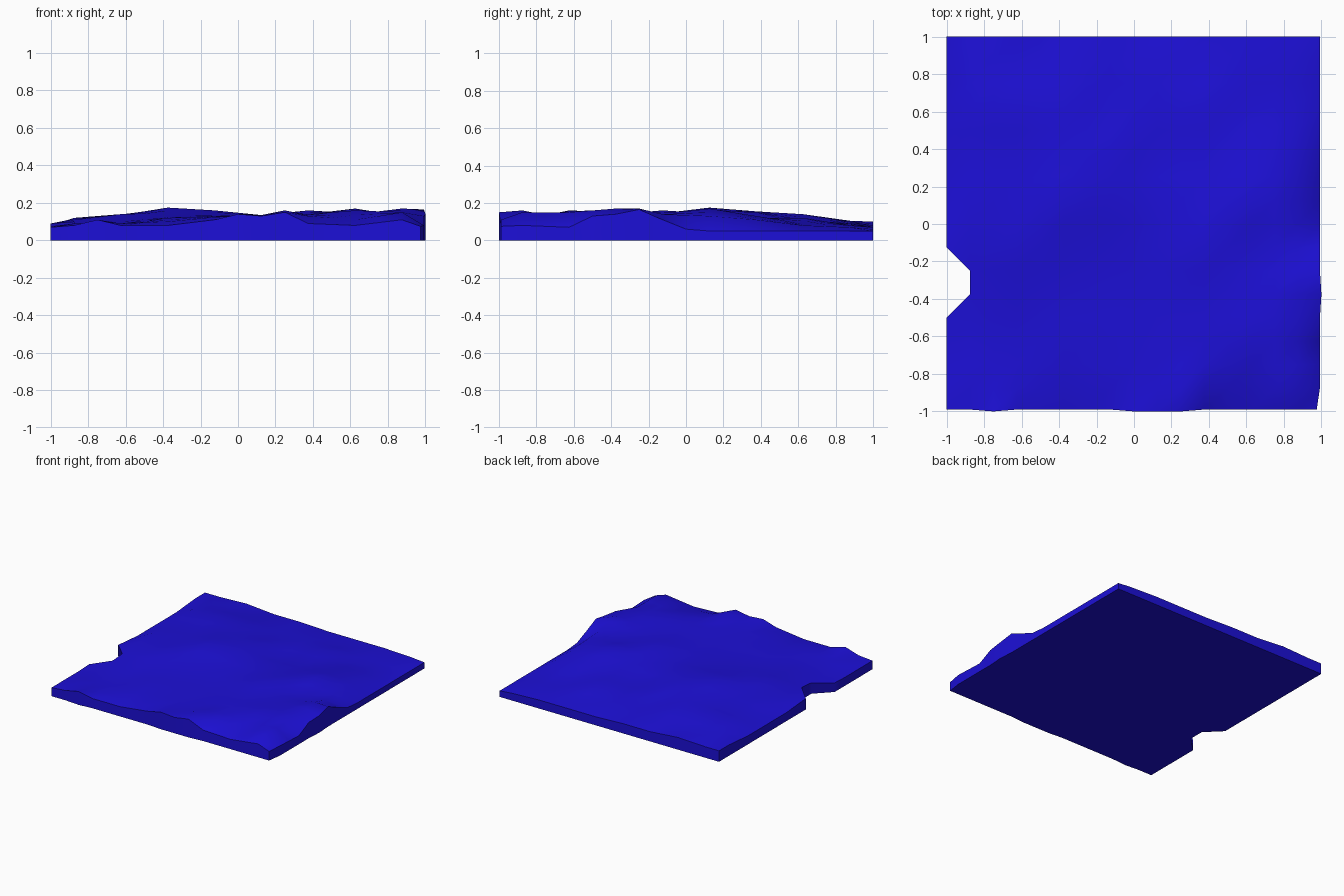
import bpy, bmesh

if "Cube" in bpy.data.objects:
    bpy.data.objects.remove(bpy.data.objects["Cube"])

# Sparse terrain heights in hundredths; rows run front to back, columns left to right
KNOTS = (-1, -.875, -.625, -.375, -.125, .125, .375, .625, .875, 1)
HEIGHTS = (
    (7, 8, 8, 8, 11, 13, 9, 8, 11, 7.5),
    (7, 9, 9, 10, 12.5, 13.5, 13, 11, 15, 8),
    (7, 8, 9, 12, 13, 13, 14, 16, 15, 7),
    (8, 9, 11, 12.5, 13, 13, 14, 15, 16, 14),
    (9, 11, 14, 14.5, 14, 13.5, 16, 14, 14, 11),
    (7, 12, 13.5, 17.5, 16, 13.5, 14, 17, 13, 5),
    (7, 11, 13, 15.5, 15, 11, 12, 13, 11, 5),
    (7, 12, 14, 14, 11, 11, 12, 9, 8, 5),
    (9, 10.5, 10.5, 10, 9, 9, 8, 8, 7, 5),
    (9, 9, 10, 8, 8, 7, 7, 7, 6, 5),
)
# Small crags along the right and front edges: (column, row) -> height
CRAGS = {(16, 4): .13, (16, 6): .165, (16, 8): .06,
         (15, 4): .16, (15, 5): .17, (15, 6): .17,
         (10, 0): .15, (8, 0): .14, (10, 1): .16, (2, 0): .11}
N = 16


def span(v):
    """Knot interval and fraction for a coordinate."""
    i = max(k for k in range(9) if KNOTS[k] <= v)
    return i, (v - KNOTS[i]) / (KNOTS[i + 1] - KNOTS[i])


def height(x, y):
    (i, s), (j, t) = span(x), span(y)
    a, b = HEIGHTS[j], HEIGHTS[j + 1]
    return .01 * ((a[i] * (1 - s) + a[i + 1] * s) * (1 - t)
                  + (b[i] * (1 - s) + b[i + 1] * s) * t)


bm = bmesh.new()

# Terrain surface, triangulated along the ridge direction
grid = []
for j in range(N + 1):
    row = []
    for i in range(N + 1):
        x, y = -1 + 2 * i / N, -1 + 2 * j / N
        z = CRAGS.get((i, j), height(x, y))
        # right and front walls sit slightly inside the full square
        row.append(bm.verts.new((min(x, .992), max(y, -.99), z)))
    grid.append(row)
# cut-back front right corner, bulge on the right edge
grid[0][N].co.x = .975
grid[5][N].co.x = 1
for i in (2, 8, 9, 10):
    grid[0][i].co.y = -1
for j in range(N):
    for i in range(N):
        a, b = grid[j][i], grid[j][i + 1]
        d, c = grid[j + 1][i], grid[j + 1][i + 1]
        # left-edge notch
        if i == 0 and 4 <= j <= 6:
            if j == 4:
                bm.faces.new((a, b, c))
            elif j == 6:
                bm.faces.new((b, c, d))
            continue
        bm.faces.new((a, b, c))
        bm.faces.new((a, c, d))
bmesh.ops.delete(bm, geom=[v for v in bm.verts if not v.link_faces], context='VERTS')

# Side walls and flat underside
rim = [e for e in bm.edges if e.is_boundary]
ext = bmesh.ops.extrude_edge_only(bm, edges=rim)['geom']
for g in ext:
    if isinstance(g, bmesh.types.BMVert):
        g.co.z = 0
bottom = [g for g in ext if isinstance(g, bmesh.types.BMEdge) and g.is_boundary]
bmesh.ops.contextual_create(bm, geom=bottom)
bmesh.ops.recalc_face_normals(bm, faces=bm.faces)

mesh = bpy.data.meshes.new("terrain_slab")
bm.to_mesh(mesh)
bm.free()
slab = bpy.data.objects.new("terrain_slab", mesh)
bpy.context.collection.objects.link(slab)

# Blue finish with softly shaded hills
mat = bpy.data.materials.new("deep_blue")
mat.diffuse_color = (.012, .005, .68, 1)
mat.use_nodes = True
mat.node_tree.nodes["Principled BSDF"].inputs["Base Color"].default_value = mat.diffuse_color
mesh.materials.append(mat)
bpy.context.view_layer.objects.active = slab
slab.select_set(True)
bpy.ops.object.shade_smooth_by_angle(angle=.8)
